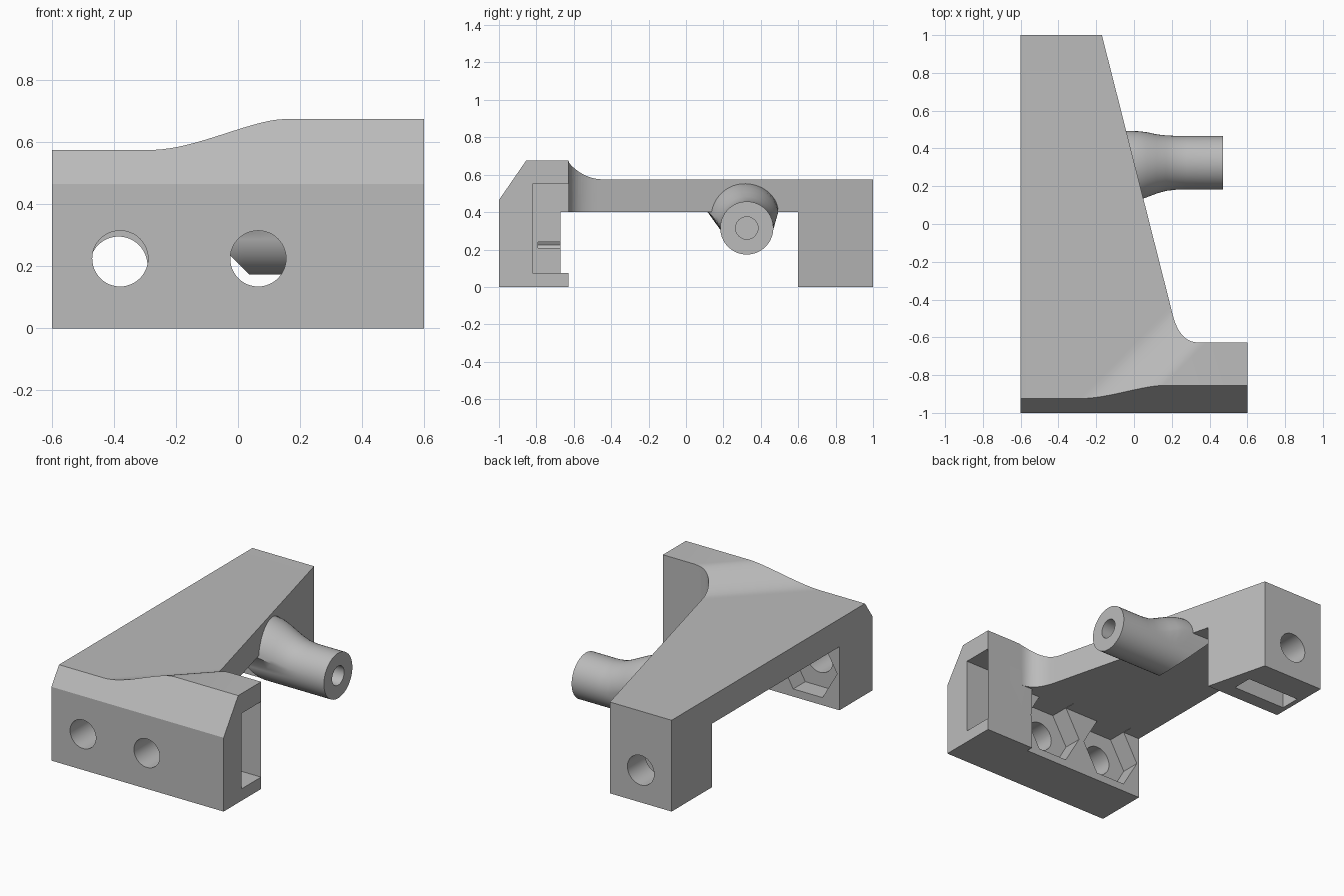
import bpy, bmesh, math
from mathutils import Matrix, Vector

if "Cube" in bpy.data.objects:
    bpy.data.objects.remove(bpy.data.objects["Cube"])

grey = bpy.data.materials.new("plain_grey")
grey.diffuse_color = (0.5, 0.5, 0.5, 1)
grey.use_nodes = True
grey.node_tree.nodes["Principled BSDF"].inputs["Base Color"].default_value = grey.diffuse_color


def finish(name, bm):
    bmesh.ops.recalc_face_normals(bm, faces=bm.faces)
    me = bpy.data.meshes.new(name)
    bm.to_mesh(me)
    bm.free()
    me.materials.append(grey)
    ob = bpy.data.objects.new(name, me)
    bpy.context.collection.objects.link(ob)
    return ob


def prism(name, pts, vec):
    """Extrude a closed 3D polygon along vec."""
    bm = bmesh.new()
    f = bm.faces.new([bm.verts.new(p) for p in pts])
    r = bmesh.ops.extrude_face_region(bm, geom=[f])
    bmesh.ops.translate(bm, vec=Vector(vec), verts=[v for v in r["geom"] if isinstance(v, bmesh.types.BMVert)])
    return finish(name, bm)


def box(name, x0, x1, y0, y1, z0, z1):
    return prism(name, [(x0, y0, z0), (x1, y0, z0), (x1, y1, z0), (x0, y1, z0)], (0, 0, z1 - z0))


def rod_y(name, x, z, r, y0, y1, n):
    a = [2 * math.pi * i / n for i in range(n)]
    return prism(name, [(x + r * math.cos(t), y0, z + r * math.sin(t)) for t in a], (0, y1 - y0, 0))


def boolean(ob, cutter, op="DIFFERENCE"):
    m = ob.modifiers.new("cut", "BOOLEAN")
    m.operation, m.solver, m.object = op, "EXACT", cutter
    bpy.context.view_layer.objects.active = ob
    bpy.ops.object.modifier_apply(modifier=m.name)
    bpy.data.objects.remove(cutter)


def smooth(ob, deg):
    bpy.ops.object.select_all(action="DESELECT")
    ob.select_set(True)
    bpy.context.view_layer.objects.active = ob
    bpy.ops.object.shade_smooth_by_angle(angle=math.radians(deg))


# Bracket body: plan outline with a filleted inner corner
a, c, b = Vector((0.205, -0.48)), Vector((0.242, -0.627)), Vector((0.34, -0.627))
fillet = [a * (1 - t) ** 2 + c * 2 * t * (1 - t) + b * t * t for t in [i / 12 for i in range(13)]]
plan = [(-0.6, -1), (-0.6, 1), (-0.17, 1)] + [tuple(p) for p in fillet] + [(0.6, -0.627), (0.6, -1)]
body = prism("bracket_body", [(x, y, 0) for x, y in plan], (0, 0, 0.9))

# Diagonal S-shaped step across the top
top = []
for i in range(17):
    t = i / 16
    s = t ** 1.15
    top.append((0.63 + 0.38 * t, 0.575 + 0.1 * s * s * (3 - 2 * s)))
prof = [(-3, -0.2), (-3, 0.575)] + top + [(3, 0.675), (3, -0.2)]
step = prism("step", [(d / 2 - 3, -d / 2 - 3, z) for d, z in prof], (6, 6, 0))
boolean(body, step, "INTERSECT")

# Sloped front edge
boolean(body, prism("bevel", [(-1, -1.1, 0.465 - 0.145), (-1, -0.786, 0.775), (-1, -1.1, 0.775)], (2, 0, 0)))
# Space beneath the arm, and the clip channel at the right end
boolean(body, box("under", -1, 0.26, -0.67, 0.6, -0.1, 0.4))
boolean(body, box("under_corner", 0.2, 1, -0.627, 0.6, -0.1, 0.4))
boolean(body, box("channel", 0.26, 1, -0.82, -0.628, 0.075, 0.55))
# Bolt holes with hexagonal nut pockets in the front block
for x in (-0.38, 0.065):
    boolean(body, rod_y("bolt_hole", x, 0.225, 0.09, -1.1, -0.7, 48))
    boolean(body, rod_y("nut_pocket", x, 0.225, 0.204, -0.79, -0.6, 6))
# Bolt hole and nut slot in the rear leg
boolean(body, rod_y("leg_hole", -0.385, 0.203, 0.093, 0.5, 1.1, 48))
boolean(body, box("leg_slot", -0.57, -0.2, 0.69, 0.82, -0.1, 0.37))
smooth(body, 25)

# Side tube flaring into the arm: rings of x, centre y, centre z, radius y, radius z
rings = [(0.47, 0.325, 0.315, 0.142, 0.142), (0.28, 0.325, 0.315, 0.142, 0.142),
         (0.22, 0.324, 0.319, 0.143, 0.146), (0.17, 0.322, 0.33, 0.147, 0.154),
         (0.12, 0.318, 0.347, 0.157, 0.161), (0.07, 0.314, 0.366, 0.172, 0.165),
         (0.02, 0.308, 0.384, 0.184, 0.165), (-0.05, 0.302, 0.397, 0.192, 0.165),
         (-0.25, 0.302, 0.4, 0.195, 0.165)]
bm = bmesh.new()
N, loops = 48, []
for x, cy, cz, ry, rz in rings:
    ring = []
    for i in range(N):
        t = 2 * math.pi * (i + 0.5) / N
        if math.sin(t) < 0:  # lower half stays a plain cylinder
            cy, cz, ry, rz = 0.325, 0.315, 0.142, 0.142
        ring.append(bm.verts.new((x, cy + ry * math.cos(t), cz + rz * math.sin(t))))
    loops.append(ring)
for p, q in zip(loops, loops[1:]):
    for i in range(N):
        j = (i + 1) % N
        bm.faces.new((p[i], p[j], q[j], q[i]))
bm.faces.new(loops[0])
bm.faces.new(loops[-1])
tube = finish("side_tube", bm)
# Slanted underside where the tube meets the arm, and its blind bore
boolean(tube, prism("slant", [(0.31, 0, -0.1), (-0.39, 0, 0.6), (-0.5, 0, 0.6), (-0.5, 0, -0.1)], (0, 0.7, 0)))
bore = [(0.1, 0.325 + 0.06 * math.cos(2 * math.pi * i / 32), 0.315 + 0.06 * math.sin(2 * math.pi * i / 32)) for i in range(32)]
boolean(tube, prism("bore", bore, (0.5, 0, 0)))
smooth(tube, 30)
